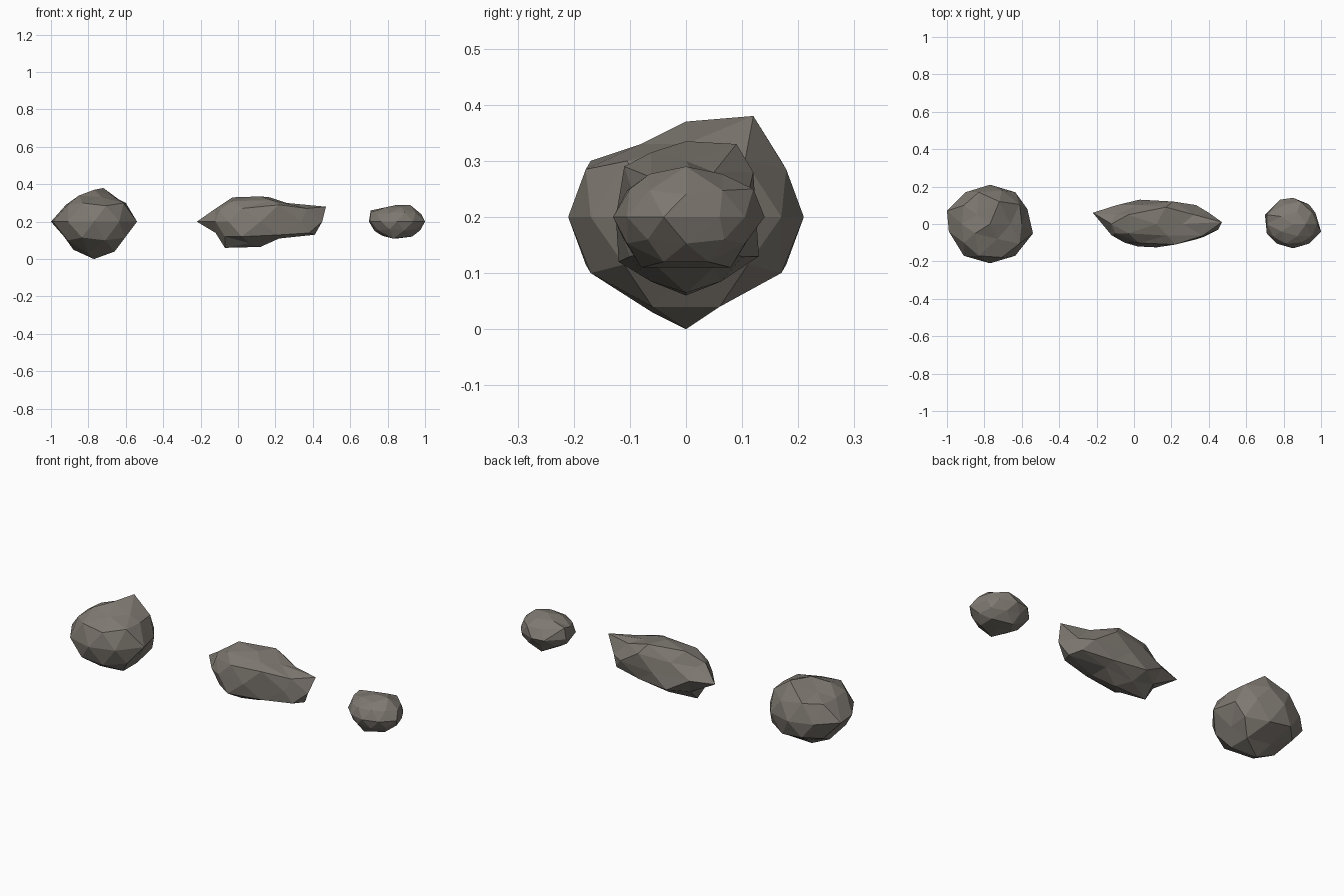
import bpy
import bmesh
from mathutils import Vector

default_cube = bpy.data.objects.get("Cube")
if default_cube:
    bpy.data.objects.remove(default_cube, do_unlink=True)

# Single stone colour
stone = bpy.data.materials.new("warm_grey_stone")
stone.use_nodes = True
colour = (.21, .19, .165, 1)
stone.diffuse_color = colour
shader = stone.node_tree.nodes["Principled BSDF"]
shader.inputs["Base Color"].default_value = colour
shader.inputs["Roughness"].default_value = .9


def make_rock(name, centre, size, **pulled_areas):
    """Stretched icosphere; each pull moves the closest free corner to a point."""
    bm = bmesh.new()
    bmesh.ops.create_icosphere(bm, subdivisions=2, radius=1)
    free = list(bm.verts)
    targets = []
    for area in pulled_areas.values():
        for pull in area:
            point = Vector(pull)
            aim = Vector(p / s for p, s in zip(point, size)).normalized()
            corner = max(free, key=lambda vert: vert.co.normalized().dot(aim))
            free.remove(corner)
            targets.append((corner, point))
    bmesh.ops.scale(bm, vec=size, verts=bm.verts)
    for corner, point in targets:
        corner.co = point
    mesh = bpy.data.meshes.new(name)
    bm.to_mesh(mesh)
    bm.free()
    mesh.materials.append(stone)
    rock = bpy.data.objects.new(name, mesh)
    rock.location = centre
    bpy.context.collection.objects.link(rock)


def both_sides(x, y, z):
    """The same pull in front of and behind the long axis."""
    return [(x, side * y, z) for side in (-1, 1)]


# Large round boulder with a raised peak at the back
make_rock(
    "large_boulder", centre=(-.77, 0, .2), size=(.23, .21, .19),
    crown=[(.05, .12, .18), (0, 0, .17), (.11, 0, .13),
           (.04, -.08, .13), (-.08, -.05, .14), (-.07, .05, .12)],
    shoulders=[(.17, 0, .1), (-.15, 0, .09), *both_sides(-.14, .1, .09)],
    waist=[(.23, -.05, 0), (.2, .08, 0), (-.23, .07, 0), (-.22, -.04, 0),
           (-.13, .17, 0), (-.14, -.17, 0)],
    underside=[(0, 0, -.2), (-.03, -.06, -.17), (-.03, .07, -.15),
               (-.11, 0, -.15), (-.16, 0, -.08), (.16, 0, -.09),
               *both_sides(-.14, .1, -.1), *both_sides(.11, .06, -.16)],
)

# Long pointed boulder with a raised tip
make_rock(
    "long_boulder", centre=(.12, 0, .2), size=(.36, .125, .135),
    crown=[(.05, .09, .13), (-.15, .05, .13), (-.15, -.05, .11),
           (.14, 0, .1), (-.24, 0, .07)],
    shoulders=[(.35, .01, .08), (.2, .05, .08), (.09, .12, .08),
               (.1, -.11, .09), *both_sides(-.22, .05, .06)],
    waist=[(-.34, .06, 0), (.28, .06, 0), (-.17, -.1, 0),
           (-.24, -.06, 0), (.22, -.08, 0), (.33, -.03, 0)],
    underside=[(.29, 0, -.07), (-.24, 0, -.06), (-.19, 0, -.14),
               (-.09, .13, -.07), (-.1, -.12, -.08),
               *both_sides(-.19, .06, -.08), *both_sides(.1, .05, -.09)],
)

# Small squat rock
make_rock(
    "small_rock", centre=(.85, 0, .2), size=(.145, .13, .09),
    crown=[(.07, 0, .09), (-.14, 0, .05), (-.14, .05, .06),
           (.04, .12, .05), (.04, -.1, .05)],
    waist=[(-.15, .05, 0), (-.14, -.05, 0), (.15, -.04, 0),
           (.12, .06, 0), (0, .14, 0), (-.07, .13, 0)],
    underside=[(-.12, 0, -.05), *both_sides(.08, .04, -.08),
               *both_sides(-.02, .08, -.09)],
)
